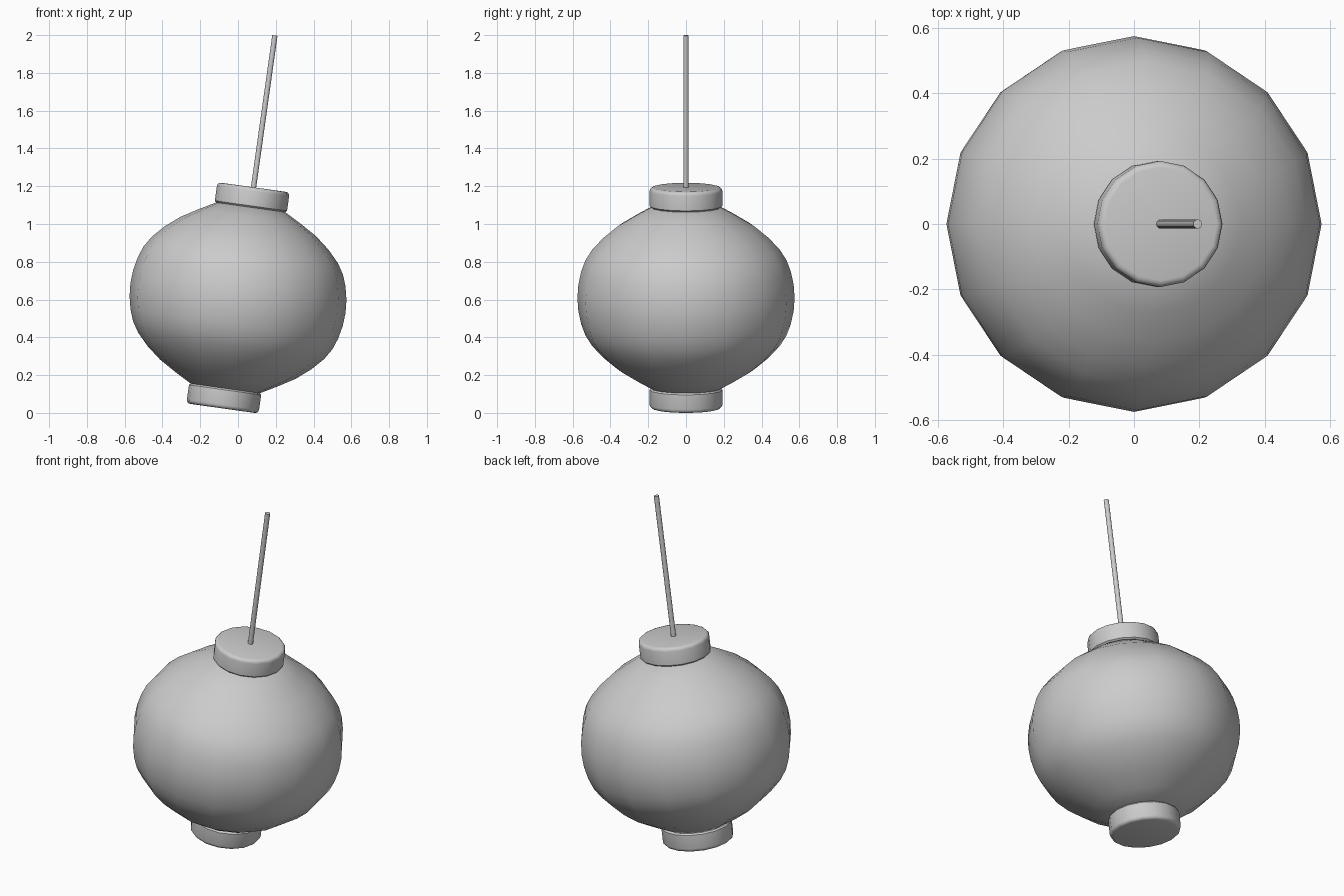
import bpy, bmesh, math
from mathutils import Matrix

cube = bpy.data.objects.get("Cube")
if cube:
    bpy.data.objects.remove(cube, do_unlink=True)

# One plain grey for the whole lantern
grey = bpy.data.materials.new("plain grey")
grey.use_nodes = True
colour = (0.6, 0.6, 0.6, 1)
grey.diffuse_color = colour
grey.node_tree.nodes["Principled BSDF"].inputs["Base Color"].default_value = colour

# Everything hangs on one axis, leaning toward +x
PLACE = Matrix.Translation((0, 0, 0.609)) @ Matrix.Rotation(math.radians(8), 4, 'Y')


def lathe(name, profile, sides, sharp_angle):
    """Spin (radius, height) points, bottom to top, into a closed solid."""
    bm = bmesh.new()
    rings = []
    for r, h in profile:
        rings.append([bm.verts.new((r * math.cos(2 * math.pi * i / sides),
                                    r * math.sin(2 * math.pi * i / sides), h))
                      for i in range(sides)])
    for low, high in zip(rings, rings[1:]):
        for i in range(sides):
            j = (i + 1) % sides
            bm.faces.new((low[i], low[j], high[j], high[i]))
    bm.faces.new(rings[0][::-1])
    bm.faces.new(rings[-1])
    mesh = bpy.data.meshes.new(name)
    bm.to_mesh(mesh)
    bm.free()
    mesh.materials.append(grey)
    obj = bpy.data.objects.new(name, mesh)
    obj.matrix_world = PLACE
    bpy.context.collection.objects.link(obj)
    bpy.ops.object.select_all(action='DESELECT')
    obj.select_set(True)
    bpy.context.view_layer.objects.active = obj
    bpy.ops.object.shade_smooth_by_angle(angle=math.radians(sharp_angle))
    return obj


# Paper body: upper half profile mirrored below the waist
upper = [(0.575, 0), (0.57, 0.07), (0.555, 0.14), (0.533, 0.2), (0.497, 0.257),
         (0.438, 0.32), (0.362, 0.382), (0.27, 0.437), (0.17, 0.492)]
lower = [(r, -h) for r, h in upper[:0:-1]]
lathe("lantern_body", lower + upper, 16, 60)

# Round end caps with softened rims
RADIUS, INNER, OUTER, BEVEL = 0.193, 0.484, 0.591, 0.02
rim = [(BEVEL * (1 - math.sin(a)), BEVEL * (1 - math.cos(a)))
       for a in (0, math.pi / 6, math.pi / 3, math.pi / 2)]
cap = [(RADIUS - 0.008, INNER), (RADIUS, INNER + 0.008)]
cap += [(RADIUS - dr, OUTER - dh) for dh, dr in rim[::-1]][::1]
cap = sorted(cap, key=lambda p: p[1])
lathe("top_cap", cap, 16, 40)
lathe("bottom_cap", [(r, -h) for r, h in cap[::-1]], 16, 40)

# Thin hanging rod
lathe("hanging_rod", [(0.014, 0.56), (0.014, 1.4027)], 12, 40)
